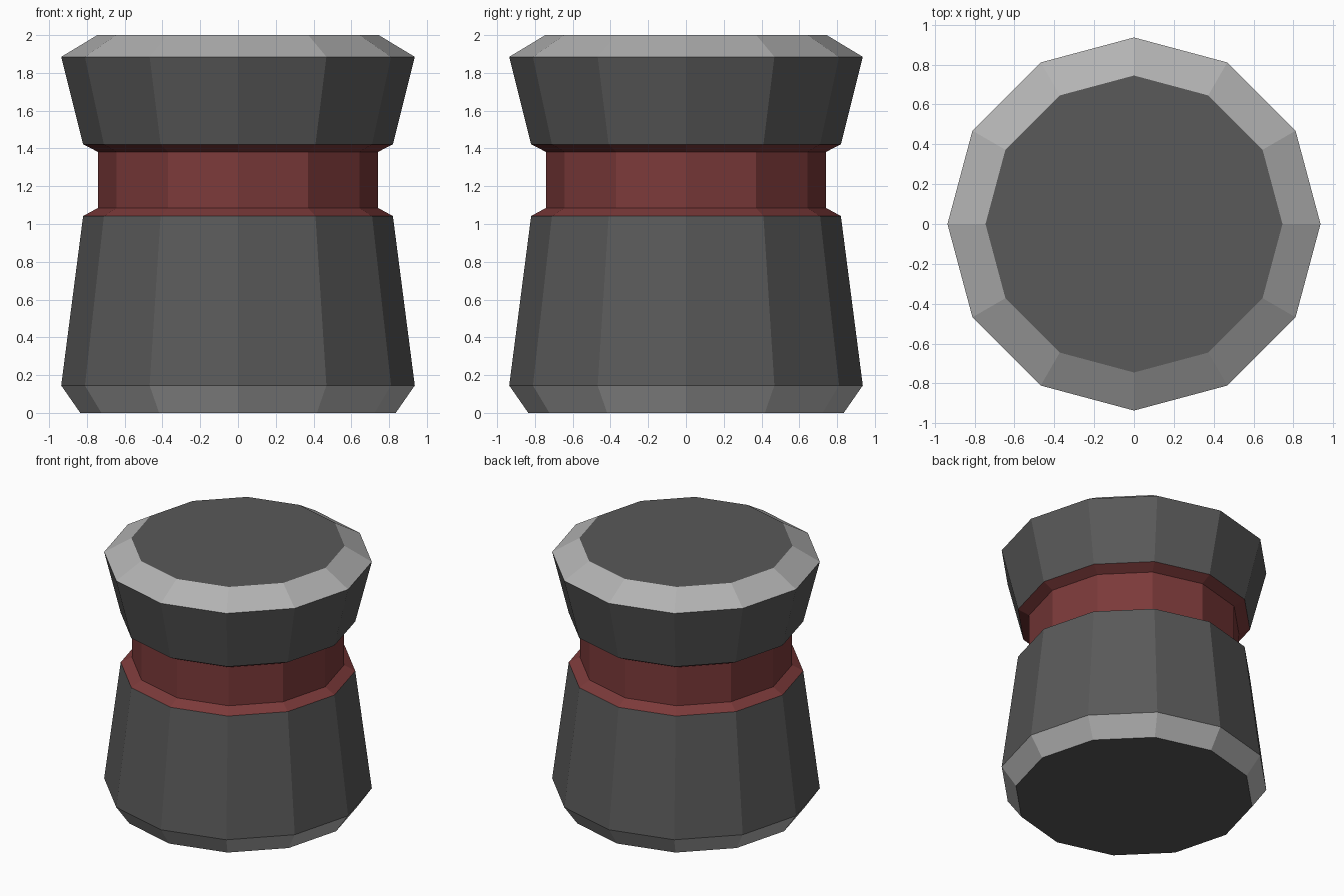
import bpy, bmesh
from math import cos, sin, pi

if "Cube" in bpy.data.objects:
    bpy.data.objects.remove(bpy.data.objects["Cube"])

SIDES = 12


def material(name, rgb):
    m = bpy.data.materials.new(name)
    m.diffuse_color = (*rgb, 1)
    m.use_nodes = True
    m.node_tree.nodes["Principled BSDF"].inputs["Base Color"].default_value = m.diffuse_color
    return m


dark = material("dark_grey", (0.10, 0.10, 0.10))
light = material("light_grey", (0.45, 0.45, 0.45))
red = material("dark_red", (0.20, 0.042, 0.042))


def lathe(name, profile, mats, cap_bottom=False, cap_top=False):
    """Flat-sided turned shell; mats gives one material per band, mats[0] also fills caps."""
    me = bpy.data.meshes.new(name)
    slots = list(dict.fromkeys(mats))
    for m in slots:
        me.materials.append(m)
    bm = bmesh.new()
    rings = [[bm.verts.new((r * cos(2 * pi * i / SIDES), r * sin(2 * pi * i / SIDES), z))
              for i in range(SIDES)] for r, z in profile]
    for lower, upper, m in zip(rings, rings[1:], mats):
        for i in range(SIDES):
            j = (i + 1) % SIDES
            f = bm.faces.new((lower[i], lower[j], upper[j], upper[i]))
            f.material_index = slots.index(m)
    if cap_bottom:
        bm.faces.new(rings[0][::-1]).material_index = slots.index(dark)
    if cap_top:
        bm.faces.new(rings[-1]).material_index = slots.index(dark)
    bm.to_mesh(me)
    bm.free()
    ob = bpy.data.objects.new(name, me)
    bpy.context.collection.objects.link(ob)
    return ob


# Tapered lower body with a light chamfer at the foot
lathe("lower_body", [(0.835, 0), (0.936, 0.145), (0.82, 1.042)],
      [light, dark], cap_bottom=True)

# Recessed red neck with sloped shoulders
lathe("neck_band", [(0.82, 1.042), (0.742, 1.085), (0.742, 1.382), (0.82, 1.422)],
      [red, red, red])

# Flared head with a light chamfer around the flat top
lathe("head", [(0.82, 1.422), (0.936, 1.885), (0.745, 2.0)],
      [dark, light], cap_top=True)
